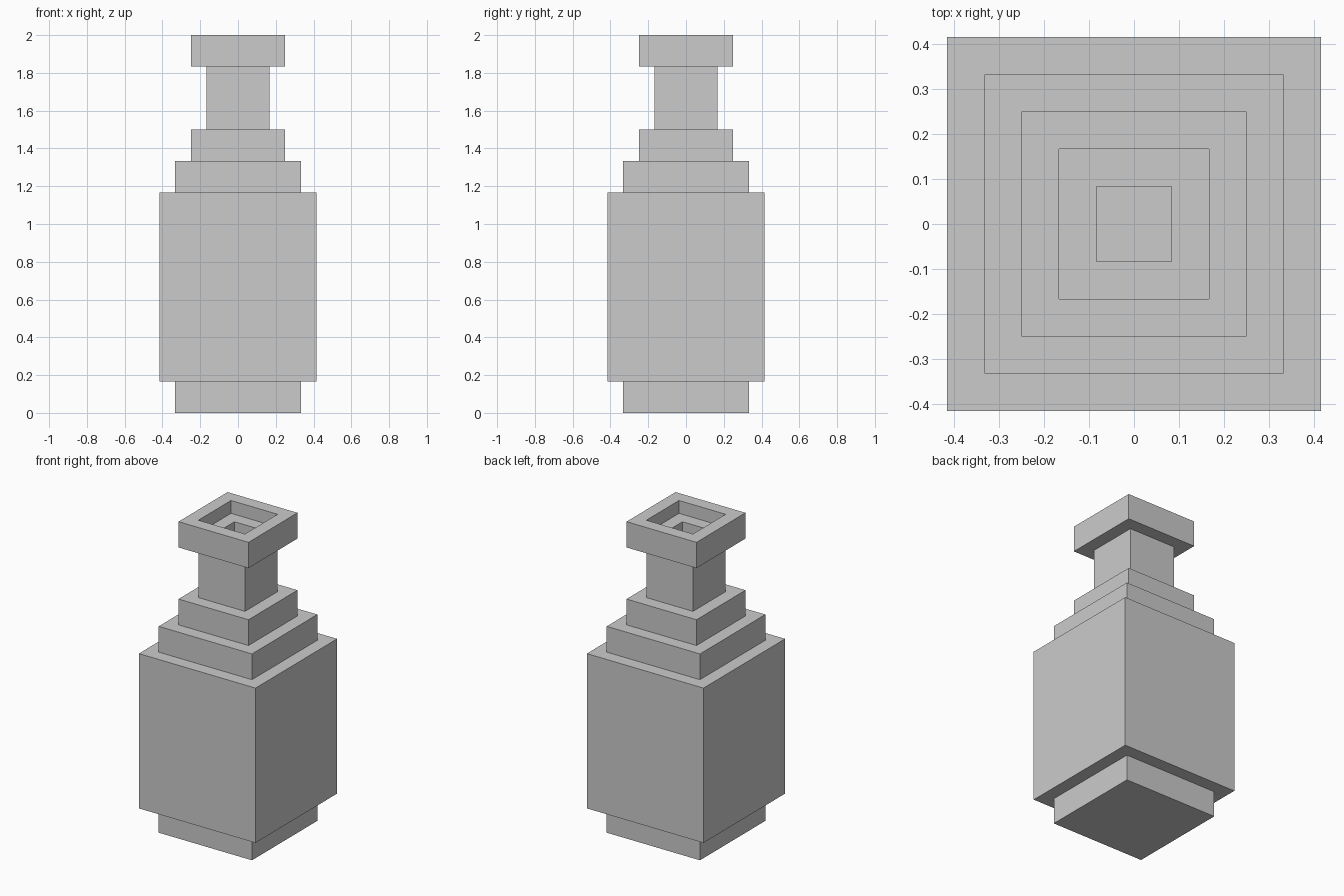
import bpy, bmesh

if "Cube" in bpy.data.objects:
    bpy.data.objects.remove(bpy.data.objects["Cube"])

U = 1 / 12  # wall thickness, the step size of the whole model

# Square profile (half width, height) in steps: up the outside, then down the inside
OUTSIDE = [(4, 0), (4, 2), (5, 2), (5, 14), (4, 14), (4, 16), (3, 16), (3, 18),
           (2, 18), (2, 22), (3, 22), (3, 24)]
INSIDE = [(2, 24), (2, 23), (1, 23), (1, 17), (2, 17), (2, 15), (3, 15), (3, 13),
          (4, 13), (4, 3), (3, 3), (3, 1)]


def square_ring(bm, half, height):
    h, z = half * U, height * U
    return [bm.verts.new((sx * h, sy * h, z))
            for sx, sy in ((-1, -1), (1, -1), (1, 1), (-1, 1))]


def stepped_vessel(name, profile):
    bm = bmesh.new()
    rings = [square_ring(bm, *p) for p in profile]
    for a, b in zip(rings, rings[1:]):
        for i in range(4):
            j = (i + 1) % 4
            bm.faces.new((a[i], a[j], b[j], b[i]))
    # Underside and inner floor
    bm.faces.new(rings[0][::-1])
    bm.faces.new(rings[-1])
    bmesh.ops.recalc_face_normals(bm, faces=bm.faces)
    mesh = bpy.data.meshes.new(name)
    bm.to_mesh(mesh)
    bm.free()
    obj = bpy.data.objects.new(name, mesh)
    bpy.context.collection.objects.link(obj)
    return obj


# Hollow bottle with foot, body, shoulders, neck and rim
stepped_vessel("square_bottle", OUTSIDE + INSIDE)
